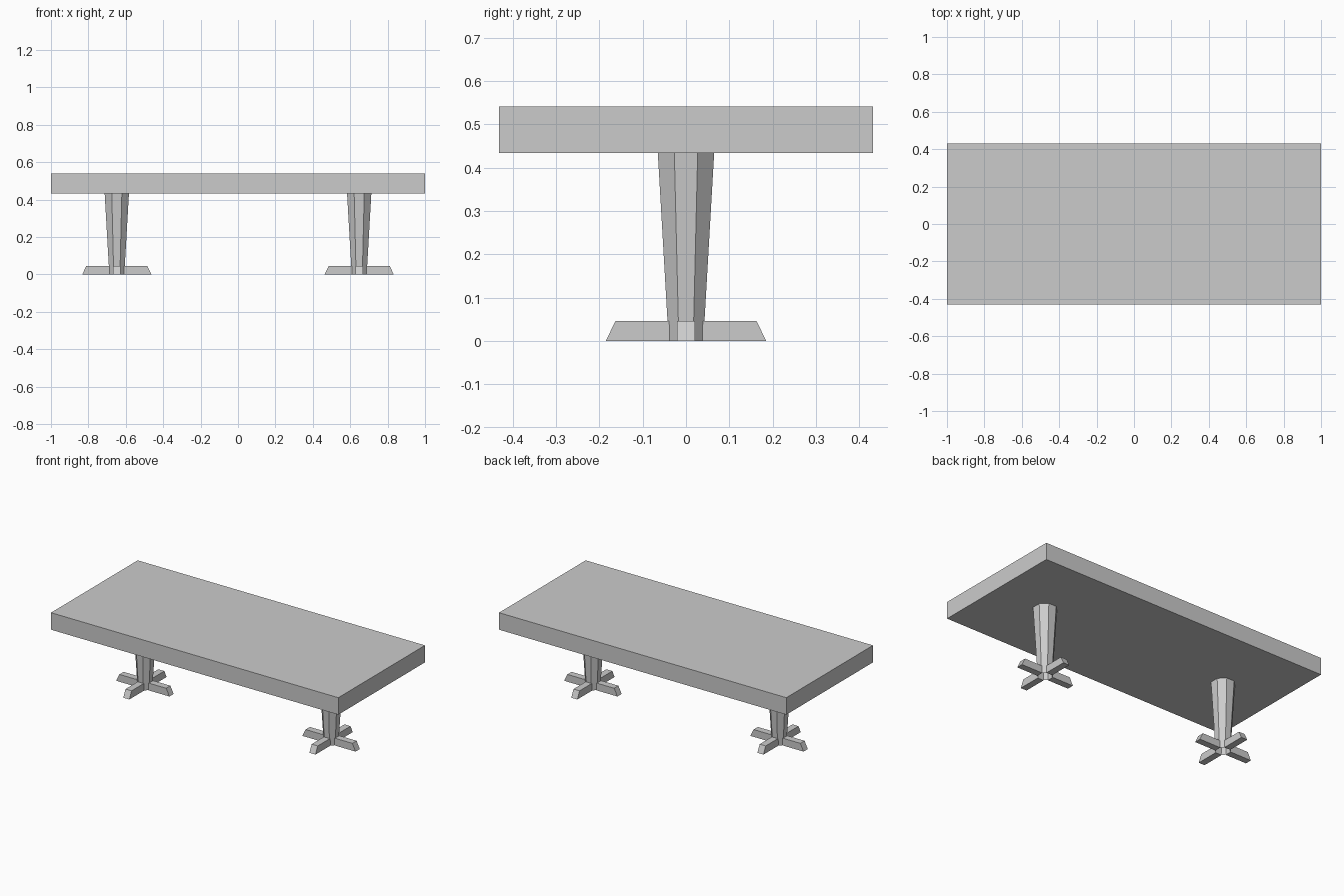
import bpy, bmesh, math

if "Cube" in bpy.data.objects:
    bpy.data.objects.remove(bpy.data.objects["Cube"])

grey = bpy.data.materials.new("plain grey")
grey.diffuse_color = (0.6, 0.6, 0.6, 1)
grey.use_nodes = True
grey.node_tree.nodes["Principled BSDF"].inputs["Base Color"].default_value = grey.diffuse_color


def finish(bm, name):
    bmesh.ops.recalc_face_normals(bm, faces=bm.faces)
    mesh = bpy.data.meshes.new(name)
    bm.to_mesh(mesh)
    bm.free()
    mesh.materials.append(grey)
    obj = bpy.data.objects.new(name, mesh)
    bpy.context.collection.objects.link(obj)
    return obj


def table_top():
    bm = bmesh.new()
    bmesh.ops.create_cube(bm, size=1)
    for v in bm.verts:
        v.co = (v.co.x * 2, v.co.y * 0.862, 0.487 + v.co.z * 0.107)
    finish(bm, "table_top")


def column(name, x):
    # tapered octagon with flats facing the axes, open at both ends
    bm = bmesh.new()
    rings = []
    for z, apothem in ((0, 0.04), (0.434, 0.065)):
        r = apothem / math.cos(math.pi / 8)
        angles = [(i + 0.5) * math.pi / 4 for i in range(8)]
        rings.append([bm.verts.new((x + r * math.cos(a), r * math.sin(a), z)) for a in angles])
    for i in range(8):
        j = (i + 1) % 8
        bm.faces.new((rings[0][i], rings[0][j], rings[1][j], rings[1][i]))
    finish(bm, name)


def foot_arm(name, x, angle):
    # bar with a sloped outer end, starting at the column
    bm = bmesh.new()
    profile = ((0.038, 0), (0.185, 0), (0.163, 0.046), (0.038, 0.046))
    side = [bm.verts.new((px, -0.021, pz)) for px, pz in profile]
    face = bm.faces.new(side)
    out = bmesh.ops.extrude_face_region(bm, geom=[face])["geom"]
    moved = [v for v in out if isinstance(v, bmesh.types.BMVert)]
    bmesh.ops.translate(bm, verts=moved, vec=(0, 0.042, 0))
    obj = finish(bm, name)
    obj.location.x = x
    obj.rotation_euler.z = angle


table_top()
for side, x in (("left", -0.648), ("right", 0.648)):
    column(side + "_column", x)
    for i in range(4):
        foot_arm(f"{side}_foot_arm_{i + 1}", x, i * math.pi / 2)
